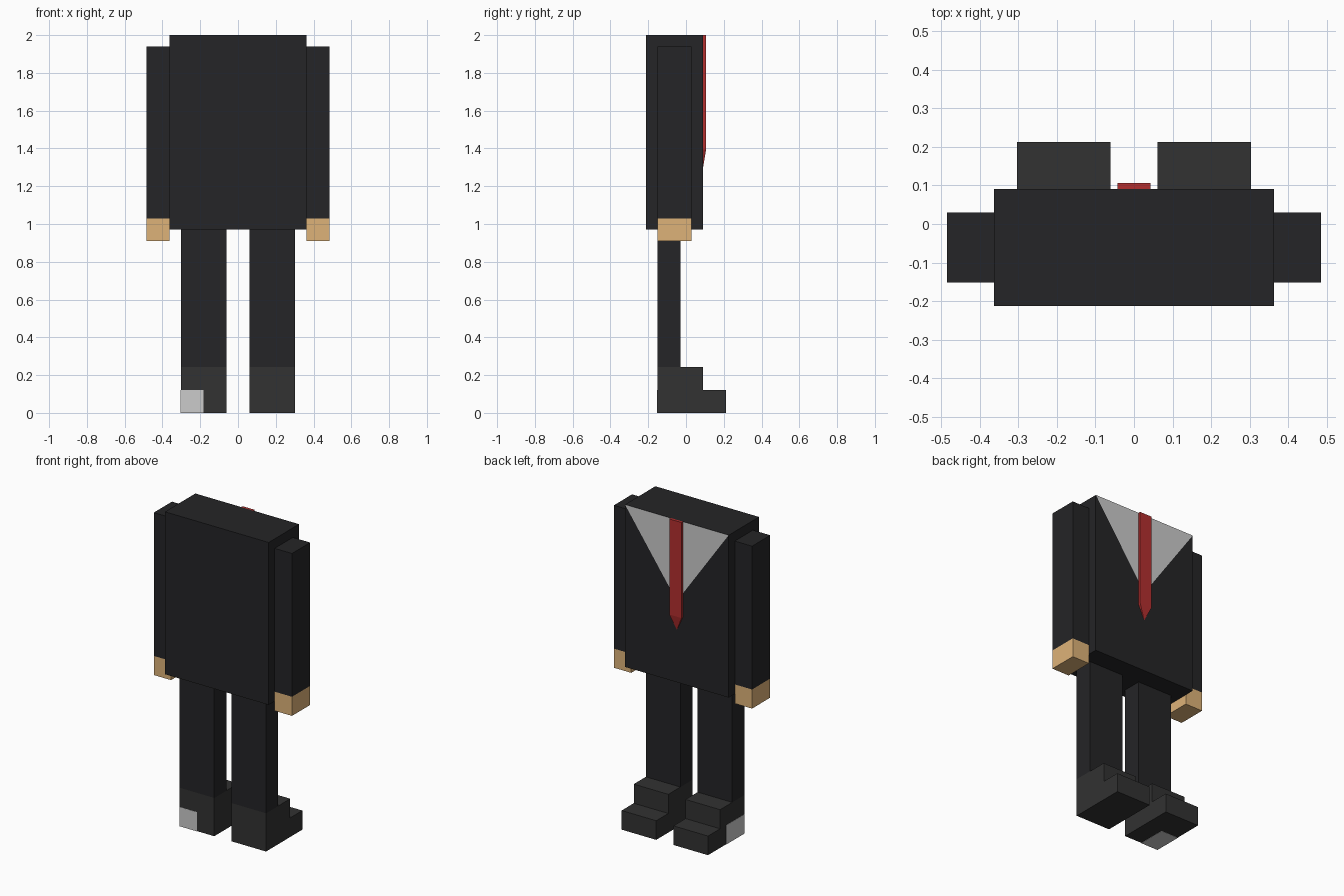
import bpy, bmesh

if "Cube" in bpy.data.objects:
    bpy.data.objects.remove(bpy.data.objects["Cube"])

U = 2 / 33  # block unit: the figure is 33 blocks tall


def material(name, rgb):
    m = bpy.data.materials.new(name)
    m.diffuse_color = (*rgb, 1)
    m.use_nodes = True
    m.node_tree.nodes["Principled BSDF"].inputs["Base Color"].default_value = m.diffuse_color
    return m


SUIT = material("suit", (0.018, 0.018, 0.020))
SHOE = material("shoe_leather", (0.032, 0.032, 0.032))
SKIN = material("skin", (0.73, 0.45, 0.19))
RED = material("tie_red", (0.45, 0.028, 0.028))


def finish(name, bm, mat):
    bmesh.ops.scale(bm, vec=(U, U, U), verts=bm.verts)
    mesh = bpy.data.meshes.new(name)
    bm.to_mesh(mesh)
    bm.free()
    ob = bpy.data.objects.new(name, mesh)
    bpy.context.collection.objects.link(ob)
    if mat:
        mesh.materials.append(mat)
    return ob


def box(name, x, y, z, mat):
    """Box from (min, max) ranges in block units."""
    bm = bmesh.new()
    bmesh.ops.create_cube(bm, size=1)
    for v in bm.verts:
        v.co = [(r[0] + r[1]) / 2 + c * (r[1] - r[0]) for r, c in zip((x, y, z), v.co)]
    return finish(name, bm, mat)


def shoe(name, x):
    """Stepped side profile (y, z) extruded across x."""
    profile = [(-2.5, 0), (3.5, 0), (3.5, 2), (1.5, 2), (1.5, 4), (-2.5, 4)]
    bm = bmesh.new()
    face = bm.faces.new([bm.verts.new((x[0], y, z)) for y, z in profile])
    ext = bmesh.ops.extrude_face_region(bm, geom=[face])["geom"]
    moved = [g for g in ext if isinstance(g, bmesh.types.BMVert)]
    bmesh.ops.translate(bm, vec=(x[1] - x[0], 0, 0), verts=moved)
    bmesh.ops.recalc_face_normals(bm, faces=bm.faces)
    return finish(name, bm, SHOE)


# Jacket body
box("jacket", (-6, 6), (-3.5, 1.5), (16, 33), SUIT)

# Limbs on both sides
for side, s in (("left", -1), ("right", 1)):
    limb_x = sorted((s * 6, s * 8))
    leg_x = sorted((s * 1, s * 5))
    box(side + "_sleeve", limb_x, (-2.5, 0.5), (17, 32), SUIT)
    box(side + "_hand", limb_x, (-2.5, 0.5), (15, 17), SKIN)
    box(side + "_trouser_leg", leg_x, (-2.5, -0.5), (4, 16), SUIT)
    shoe(side + "_shoe", leg_x)

# Grey heel block set in one shoe, a hair proud of the surface
e = 0.02
box("heel_block", (-5 - e, -3), (-2.5 - e, 0.5), (-e, 2), None)

# Shirt triangle on the chest
bm = bmesh.new()
bm.faces.new([bm.verts.new(p) for p in
              ((6, 1.5 + e, 33), (0, 1.5 + e, 24.5), (-6, 1.5 + e, 33))])
bm.normal_update()
if bm.faces[:][0].normal.y < 0:
    bmesh.ops.reverse_faces(bm, faces=bm.faces[:])
finish("shirt_front", bm, None)

# Tie: slim strip ending in a point against the chest
bm = bmesh.new()
for x in (-0.7, 0.7):
    for y in (1.5, 1.75):
        for z in (23, 33):
            bm.verts.new((x, y, z))
bm.verts.new((0, 1.5, 21.5))
bmesh.ops.convex_hull(bm, input=bm.verts[:])
bmesh.ops.dissolve_limit(bm, angle_limit=0.01, verts=bm.verts[:], edges=bm.edges[:])
finish("tie", bm, RED)
